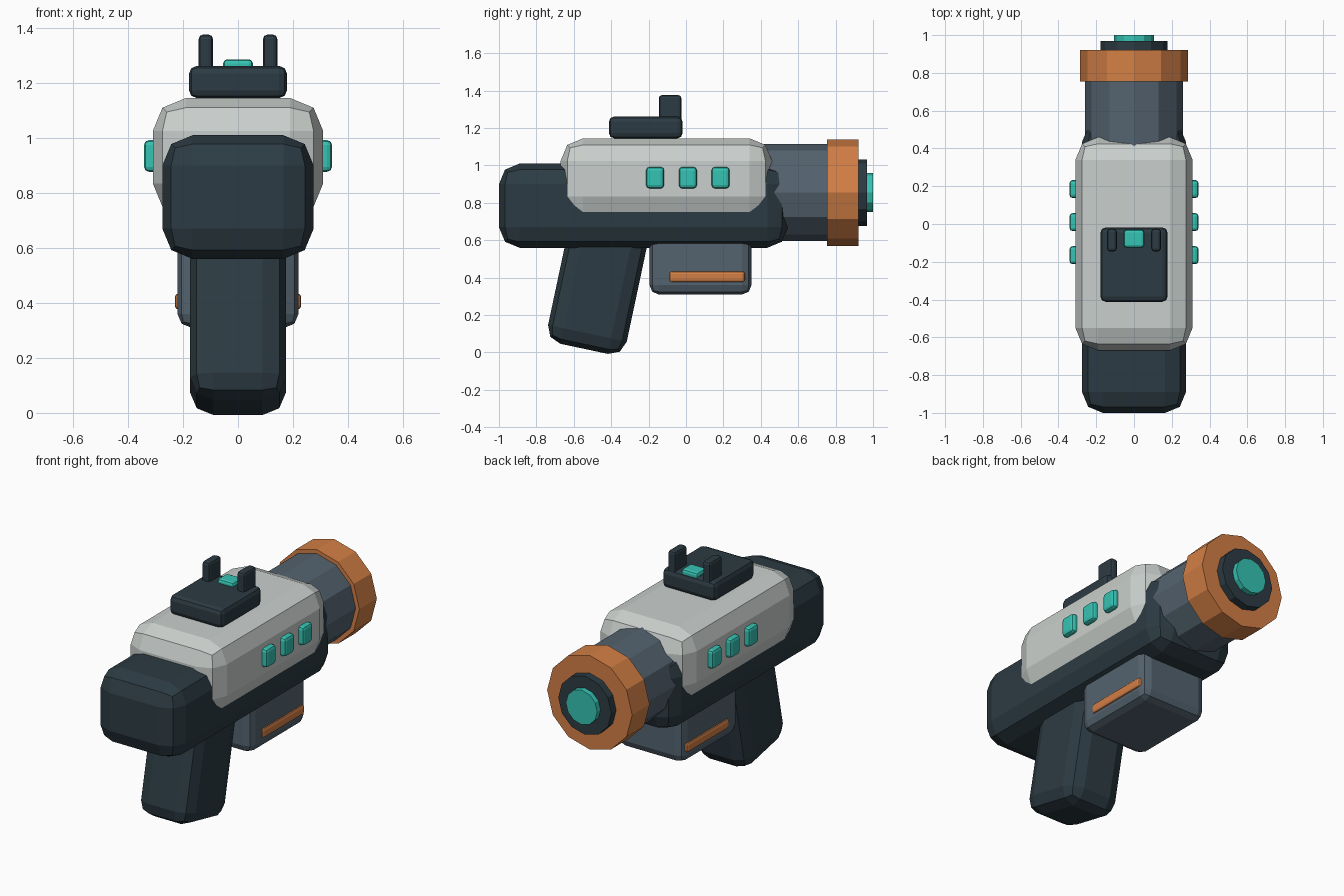
import bpy, bmesh, math
from mathutils import Matrix

default = bpy.data.objects.get("Cube")
if default:
    bpy.data.objects.remove(default, do_unlink=True)


def material(name, hex_code):
    """One flat colour, converted from sRGB hex to linear."""
    srgb = [int(hex_code[i:i + 2], 16) / 255 for i in (0, 2, 4)]
    colour = [((c + 0.055) / 1.055) ** 2.4 for c in srgb] + [1]
    mat = bpy.data.materials.new(name)
    mat.use_nodes = True
    mat.diffuse_color = colour
    bsdf = next(n for n in mat.node_tree.nodes if n.type == "BSDF_PRINCIPLED")
    bsdf.inputs["Base Color"].default_value = colour
    return mat


DARK = material("dark gunmetal", "2C3B43")
SLATE = material("slate grey", "54636F")
PALE = material("pale grey", "CAD0CD")
ORANGE = material("copper orange", "D37F45")
TEAL = material("teal glow", "35C4B4")


def add(name, bm, mat):
    mesh = bpy.data.meshes.new(name)
    bm.to_mesh(mesh)
    bm.free()
    mesh.materials.append(mat)
    obj = bpy.data.objects.new(name, mesh)
    bpy.context.collection.objects.link(obj)
    return obj


def box(name, x, y, z, bevel, mat):
    """Chamfered box from its (min, max) range on each axis."""
    bm = bmesh.new()
    bmesh.ops.create_cube(bm, size=1)
    for v in bm.verts:
        for i, (low, high) in enumerate((x, y, z)):
            v.co[i] = low + (high - low) * (v.co[i] + 0.5)
    obj = add(name, bm, mat)
    mod = obj.modifiers.new("rounded edges", "BEVEL")
    mod.width = bevel
    mod.segments = 2
    return obj


def drum(name, radius, y, mat):
    """Twelve-sided cylinder lying along the barrel axis."""
    bm = bmesh.new()
    turn = (Matrix.Translation((0, (y[0] + y[1]) / 2, 0.855))
            @ Matrix.Rotation(math.radians(90), 4, "X"))
    bmesh.ops.create_cone(bm, cap_ends=True, segments=12, radius1=radius,
                          radius2=radius, depth=y[1] - y[0], matrix=turn)
    return add(name, bm, mat)


# Main body and upper shell
box("lower_body", (-0.275, 0.275), (-1, 0.545), (0.56, 1.01), 0.11, DARK)
box("upper_shell", (-0.31, 0.31), (-0.67, 0.46), (0.715, 1.145), 0.12, PALE)

# Barrel, collar and lens
drum("barrel", 0.26, (0.2, 0.76), SLATE)
drum("muzzle_collar", 0.285, (0.755, 0.922), ORANGE)
drum("muzzle_cap", 0.178, (0.9, 0.968), DARK)
drum("muzzle_lens", 0.105, (0.95, 1.0), TEAL)

# Raked grip
grip = box("grip", (-0.175, 0.175), (-0.215, 0.215), (-0.35, 0.35), 0.085, DARK)
grip.location = (0, -0.472, 0.362)
grip.rotation_euler.x = math.radians(-12)

# Power cell under the body with side strips
box("power_cell", (-0.22, 0.22), (-0.195, 0.35), (0.31, 0.68), 0.05, SLATE)
for side, label in ((1, "left"), (-1, "right")):
    box(f"{label}_cell_strip", sorted((side * 0.19, side * 0.23)),
        (-0.09, 0.315), (0.375, 0.435), 0.015, ORANGE)

    # Side buttons
    for n in range(3):
        y = -0.165 + 0.175 * n
        box(f"{label}_button_{n + 1}", sorted((side * 0.27, side * 0.342)),
            (y - 0.048, y + 0.048), (0.877, 0.992), 0.018, TEAL)

    # Sight posts
    x = side * 0.117
    box(f"{label}_sight_post", (x - 0.026, x + 0.026),
        (-0.145, -0.025), (1.2, 1.376), 0.016, DARK)

# Sight base and its light
box("sight_base", (-0.178, 0.178), (-0.412, -0.018), (1.145, 1.262), 0.028, DARK)
box("sight_light", (-0.054, 0.054), (-0.125, -0.03), (1.22, 1.286), 0.015, TEAL)
